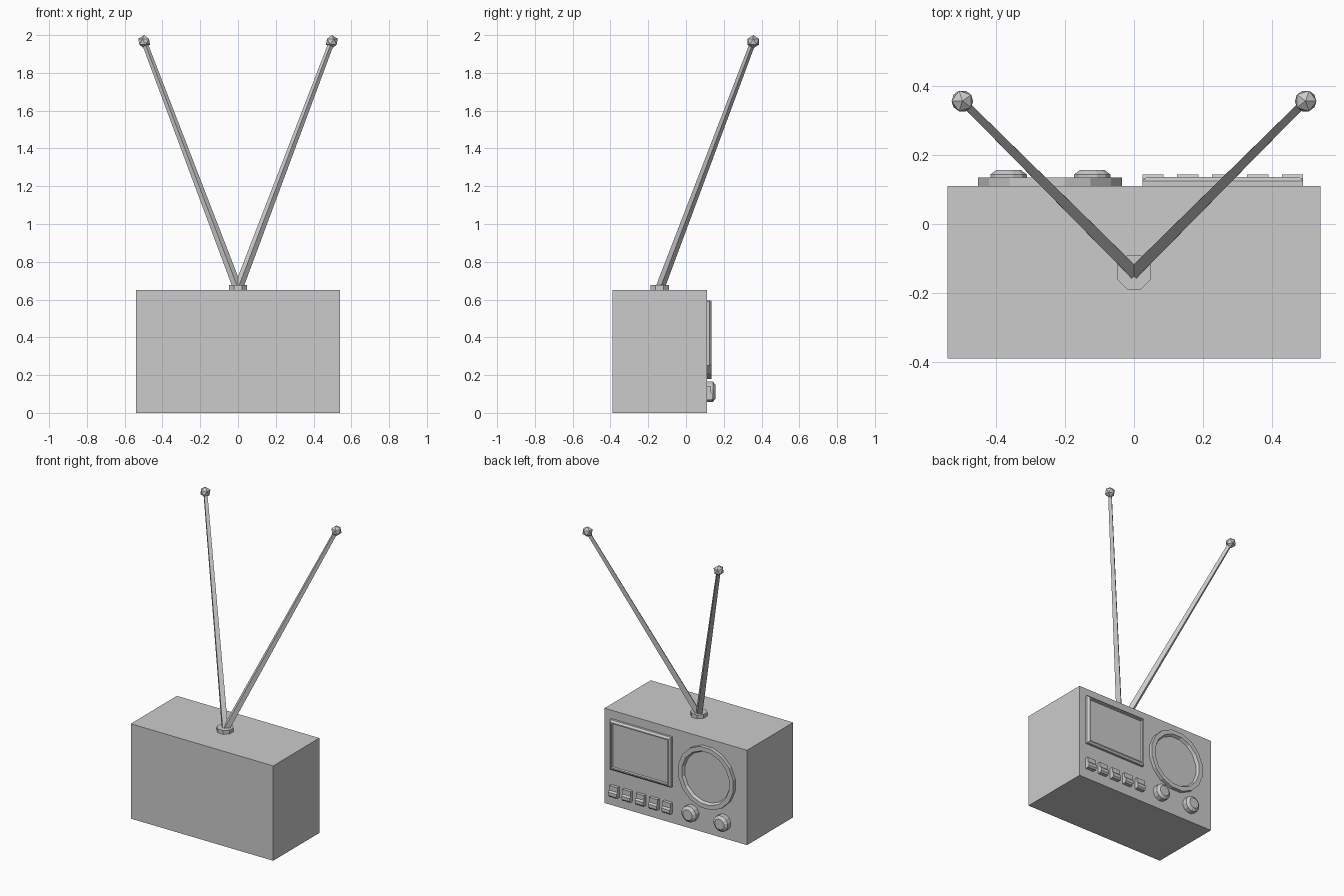
import bpy, bmesh, math
from mathutils import Vector, Matrix

if "Cube" in bpy.data.objects:
    bpy.data.objects.remove(bpy.data.objects["Cube"])

FACE_Y = 0.11  # plane of the control panel


def finish(name, bm):
    bmesh.ops.recalc_face_normals(bm, faces=bm.faces)
    mesh = bpy.data.meshes.new(name)
    bm.to_mesh(mesh)
    bm.free()
    ob = bpy.data.objects.new(name, mesh)
    bpy.context.collection.objects.link(ob)
    return ob


def stack(name, loops):
    """Bridge successive outlines (same point count) and cap both ends."""
    bm = bmesh.new()
    rings = [[bm.verts.new(p) for p in loop] for loop in loops]
    for a, b in zip(rings, rings[1:]):
        for i in range(len(a)):
            j = (i + 1) % len(a)
            bm.faces.new((a[i], a[j], b[j], b[i]))
    bm.faces.new(rings[0])
    bm.faces.new(rings[-1])
    return finish(name, bm)


def round_part(name, x, z, sides, profile):
    """Turned part on the panel; profile is (radius, height off panel)."""
    angles = [2 * math.pi * (i + 0.5) / sides for i in range(sides)]
    return stack(name, [[(x + r * math.cos(a), FACE_Y + h, z + r * math.sin(a))
                         for a in angles] for r, h in profile])


def rect_part(name, x0, x1, z0, z1, profile):
    """Rectangular part on the panel; profile is (inset, height off panel)."""
    return stack(name, [[(x0 + i, FACE_Y + h, z0 + i), (x1 - i, FACE_Y + h, z0 + i),
                         (x1 - i, FACE_Y + h, z1 - i), (x0 + i, FACE_Y + h, z1 - i)]
                        for i, h in profile])


def mirror_x(ob):
    ob.modifiers.new("mirror", 'MIRROR').use_axis[0] = True


# Cabinet
bm = bmesh.new()
bmesh.ops.create_cube(bm, size=1, matrix=Matrix.Translation((0, -0.14, 0.325))
                      @ Matrix.Diagonal((1.08, 0.5, 0.65, 1)))
finish("cabinet", bm)

# Display window with a bevelled rim
rect_part("display_window", 0.025, 0.49, 0.25, 0.592,
          [(0, -0.005), (0, 0.015), (0.012, 0.026), (0.02, 0.026), (0.024, 0.016)])

# Speaker: raised ring with a sunken disc
round_part("speaker", -0.243, 0.388, 16,
           [(0.212, -0.005), (0.212, 0.025), (0.182, 0.025), (0.172, 0.006)])

# Two tuning knobs
for i, x in enumerate((-0.363, -0.121)):
    round_part(f"knob_{i + 1}", x, 0.112, 12,
               [(0.055, -0.005), (0.055, 0.033), (0.036, 0.047)])

# Five stepped push buttons
key = [(-0.005, 0.068), (0.025, 0.068), (0.033, 0.078), (0.033, 0.1),
       (0.022, 0.11), (0.022, 0.142), (-0.005, 0.142)]
for i in range(5):
    x = 0.024 + 0.101 * i
    stack(f"push_button_{i + 1}",
          [[(px, FACE_Y + h, z) for h, z in key] for px in (x, x + 0.062)])

# Octagonal antenna socket
bm = bmesh.new()
bmesh.ops.create_cone(bm, cap_ends=True, segments=8, radius1=0.053, radius2=0.053, depth=0.03,
                      matrix=Matrix.Translation((0, -0.14, 0.661))
                      @ Matrix.Rotation(math.pi / 8, 4, 'Z'))
finish("antenna_socket", bm)

# Square tapered antenna rods, mirrored
base, tip = Vector((0, -0.14, 0.655)), Vector((0.497, 0.356, 1.965))
axis = tip - base
bm = bmesh.new()
bmesh.ops.create_cone(bm, cap_ends=True, segments=4, radius1=0.024, radius2=0.015,
                      depth=axis.length,
                      matrix=Matrix.Translation((base + tip) / 2)
                      @ axis.to_track_quat('Z', 'Y').to_matrix().to_4x4()
                      @ Matrix.Rotation(math.pi / 4, 4, 'Z'))
mirror_x(finish("antenna_rod", bm))

# Ball tips, mirrored
bm = bmesh.new()
bmesh.ops.create_icosphere(bm, subdivisions=1, radius=0.035, matrix=Matrix.Translation(tip))
mirror_x(finish("antenna_ball", bm))
